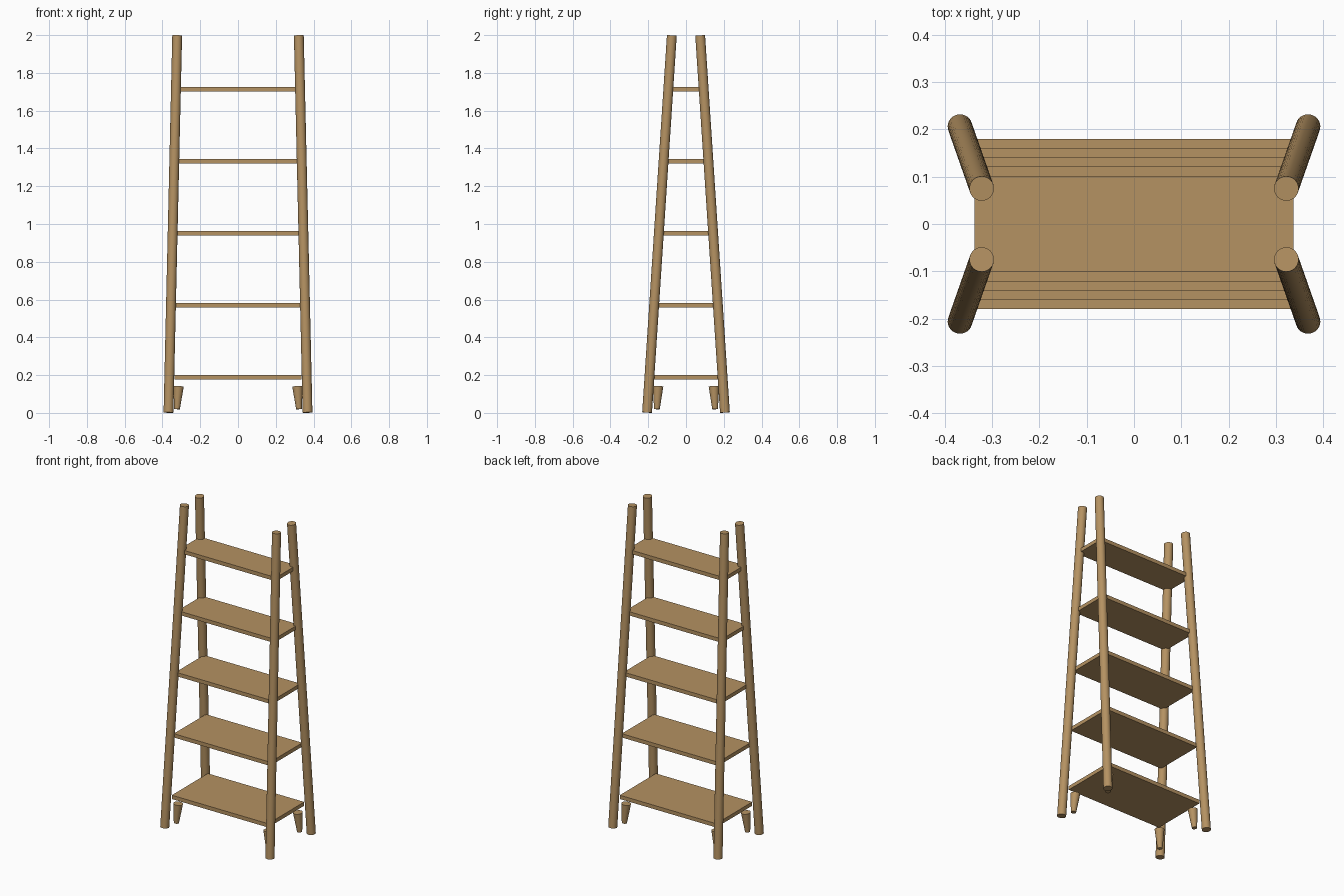
import bpy
import math
from mathutils import Vector

cube = bpy.data.objects.get("Cube")
if cube:
    bpy.data.objects.remove(cube, do_unlink=True)

# Single wood colour
wood = bpy.data.materials.new("tan_wood")
wood.use_nodes = True
tan = (0.46, 0.287, 0.122, 1.0)
wood.diffuse_color = tan
wood.node_tree.nodes["Principled BSDF"].inputs["Base Color"].default_value = tan


def rod(name, bottom, top, r_bottom, r_top):
    """Round, optionally tapered bar between two points."""
    a, b = Vector(bottom), Vector(top)
    axis = b - a
    bpy.ops.mesh.primitive_cone_add(vertices=32, radius1=r_bottom, radius2=r_top,
                                    depth=axis.length, location=(a + b) / 2,
                                    rotation=axis.to_track_quat('Z', 'Y').to_euler())
    obj = bpy.context.object
    obj.name = name
    obj.data.materials.append(wood)
    bpy.ops.object.shade_smooth_by_angle(angle=math.radians(30))


def board(name, size, z):
    bpy.ops.mesh.primitive_cube_add(size=1, location=(0, 0, z))
    obj = bpy.context.object
    obj.name = name
    obj.scale = size
    bpy.ops.object.transform_apply(location=False, rotation=False, scale=True)
    obj.data.materials.append(wood)


# Leaning corner poles and the short tapered feet inside them
for sx, side in ((1, "left"), (-1, "right")):
    for sy, end in ((-1, "front"), (1, "back")):
        rod(f"{end}_{side}_pole", (sx * 0.368, sy * 0.206, 0.002),
            (sx * 0.322, sy * 0.075, 1.998), 0.026, 0.026)
        rod(f"{end}_{side}_foot", (sx * 0.323, sy * 0.154, 0.02),
            (sx * 0.315, sy * 0.148, 0.141), 0.015, 0.028)

# Five shelves, shallower towards the top
for i in range(5):
    board(f"shelf_{i + 1}", (0.674, 0.36 - 0.039 * i, 0.024), 0.188 + 0.3815 * i)
